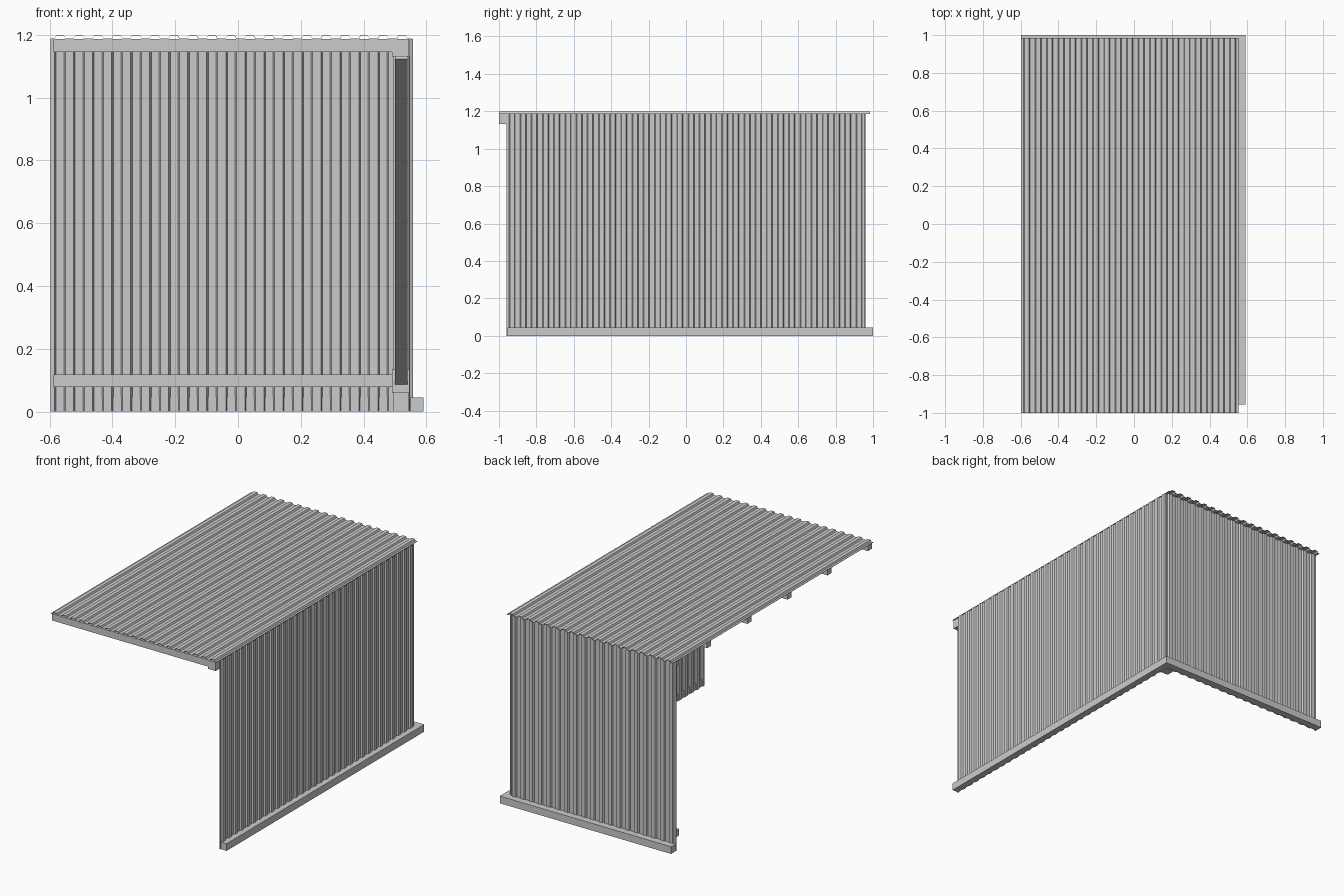
import bpy, bmesh, math
from mathutils import Matrix, Vector

if "Cube" in bpy.data.objects:
    bpy.data.objects.remove(bpy.data.objects["Cube"])


def finish(name, bm):
    bmesh.ops.recalc_face_normals(bm, faces=bm.faces)
    me = bpy.data.meshes.new(name)
    bm.to_mesh(me)
    bm.free()
    ob = bpy.data.objects.new(name, me)
    bpy.context.collection.objects.link(ob)
    return ob


def box(name, x0, x1, y0, y1, z0, z1):
    bm = bmesh.new()
    bmesh.ops.create_cube(bm, size=1)
    for v in bm.verts:
        v.co = Vector(((x0 + x1) / 2 + v.co.x * (x1 - x0),
                       (y0 + y1) / 2 + v.co.y * (y1 - y0),
                       (z0 + z1) / 2 + v.co.z * (z1 - z0)))
    return finish(name, bm)


def sheet(name, origin, across, along, out, width, length, ribs, height=0.010, thick=0.002):
    """Ribbed metal sheet: trapezoid ribs repeated across, extruded along."""
    o, a, l, n = map(Vector, (origin, across, along, out))
    p = width / ribs
    pts = [(0, 0)]
    for i in range(ribs):
        c = (i + 0.5) * p
        pts += [(c - 0.017, 0), (c - 0.012, height), (c + 0.012, height), (c + 0.017, 0)]
    pts.append((width, 0))
    bm = bmesh.new()
    grid = [[bm.verts.new(o + a * u + n * (h + t) + l * s)
             for s, t in ((0, 0), (length, 0), (length, thick), (0, thick))] for u, h in pts]
    for r, q in zip(grid, grid[1:]):
        for k in range(4):
            j = (k + 1) % 4
            bm.faces.new((r[k], r[j], q[j], q[k]))
    bm.faces.new(grid[0])
    bm.faces.new(grid[-1])
    return finish(name, bm)


# Corrugated roof and two walls
sheet("roof_sheet", (-0.597, -1, 1.186), (1, 0, 0), (0, 1, 0), (0, 0, 1), 1.15, 1.985, 19)
sheet("right_wall_sheet", (0.545, -0.96, 0), (0, 1, 0), (0, 0, 1), (1, 0, 0), 1.915, 1.186, 32)
sheet("back_wall_sheet", (-0.597, 0.948, 0), (1, 0, 0), (0, 0, 1), (0, 1, 0), 1.15, 1.186, 19)

# Base kerbs outside the walls
box("right_base_beam", 0.55, 0.59, -0.955, 0.957, 0, 0.045)
box("back_base_beam", -0.597, 0.59, 0.955, 1.0, 0, 0.045)

# Main roof beam, corner post and its collar
box("main_beam", 0.491, 0.545, -1.0, 0.948, 1.131, 1.186)
box("corner_post", 0.493, 0.543, 0.895, 0.947, 0, 1.131)
box("post_collar", 0.490, 0.545, 0.890, 0.948, 0.06, 0.135)

# Purlins under the roof
for i, y in enumerate((-0.98, -0.582, -0.185, 0.213, 0.61, 0.928)):
    box(f"purlin_{i + 1}", -0.588, 0.491, y - 0.02, y + 0.02, 1.145, 1.186)

# Low rail on the inside of the back wall
box("back_rail", -0.588, 0.493, 0.908, 0.948, 0.078, 0.119)

# Diagonal brace from the post foot up to the front of the main beam
low, high = Vector((0.52, 0.91, 0.098)), Vector((0.52, -0.84, 1.14))
d = high - low
brace = box("diagonal_brace", -0.02, 0.02, -d.length / 2, d.length / 2, -0.02, 0.02)
brace.data.transform(Matrix.Translation((low + high) / 2)
                     @ Matrix.Rotation(math.atan2(d.z, d.y), 4, 'X'))
